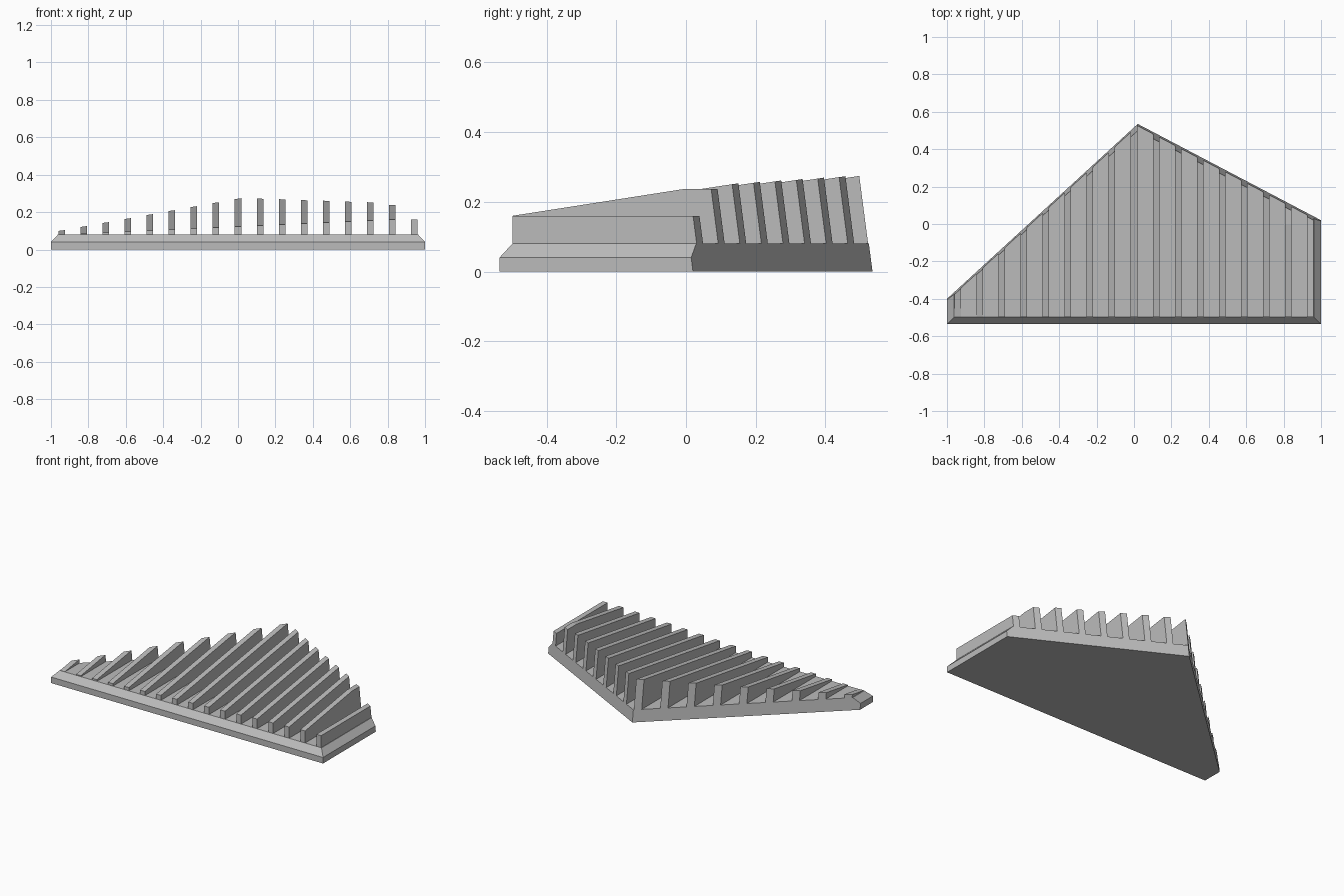
import bpy
import bmesh
from mathutils import Vector

cube = bpy.data.objects.get("Cube")
if cube:
    bpy.data.objects.remove(cube, do_unlink=True)

# One plain grey finish
grey = bpy.data.materials.new("matte grey")
grey.use_nodes = True
COLOUR = (0.5, 0.5, 0.5, 1.0)
grey.diffuse_color = COLOUR
grey.node_tree.nodes["Principled BSDF"].inputs["Base Color"].default_value = COLOUR

# The two leaning back planes meet at the rear corner
APEX = Vector((0.02, 0.535, 0.0))
BACK_PLANES = [Vector((0.5255, 1.0, 0.13)).normalized(),
               Vector((-0.9167, 1.0, 0.13)).normalized()]


def trim_and_link(bm, name):
    """Trim the solid with both back planes, close the cuts and add it."""
    for normal in BACK_PLANES:
        bmesh.ops.bisect_plane(bm, geom=bm.verts[:] + bm.edges[:] + bm.faces[:],
                               dist=1e-5, plane_co=APEX, plane_no=normal,
                               clear_outer=True)
        border = [e for e in bm.edges if e.is_boundary]
        if border:
            bmesh.ops.holes_fill(bm, edges=border, sides=0)
    bmesh.ops.recalc_face_normals(bm, faces=bm.faces[:])
    mesh = bpy.data.meshes.new(name)
    bm.to_mesh(mesh)
    bm.free()
    mesh.materials.append(grey)
    obj = bpy.data.objects.new(name, mesh)
    bpy.context.collection.objects.link(obj)


# Base plate: upright rim, then a bevel on the front and both ends
bm = bmesh.new()
rings = []
for z, inset in ((0.0, 0.0), (0.04, 0.0), (0.08, 0.037)):
    corners = ((-1 + inset, -0.535 + inset), (1 - inset, -0.535 + inset),
               (1 - inset, 0.7), (-1 + inset, 0.7))
    rings.append([bm.verts.new((x, y, z)) for x, y in corners])
for low, high in zip(rings, rings[1:]):
    for i in range(4):
        j = (i + 1) % 4
        bm.faces.new((low[i], low[j], high[j], high[i]))
bm.faces.new(rings[0])
bm.faces.new(rings[-1])
trim_and_link(bm, "base_plate")

# Fins: parallel ribs whose sloping tops rise towards the back
COUNT, WIDTH, SLOPE = 17, 0.035, 0.152
FRONT, BACK = -0.498, 0.7
for n in range(COUNT):
    x = -0.9425 + n * 1.885 / (COUNT - 1)
    start = 0.081 + 0.079 * min(n / 15, 1)
    profile = [(FRONT, 0.05), (BACK, 0.05)]
    if n == 16:                       # end fin is level
        profile += [(BACK, 0.16)]
    elif n == 15:                     # next fin levels off halfway
        profile += [(BACK, 0.237), (-0.005, 0.237)]
    else:
        profile += [(BACK, start + SLOPE * (BACK - FRONT))]
    profile.append((FRONT, start))

    bm = bmesh.new()
    side = bm.faces.new([bm.verts.new((x - WIDTH / 2, y, z)) for y, z in profile])
    out = bmesh.ops.extrude_face_region(bm, geom=[side], use_keep_orig=True)
    moved = [g for g in out["geom"] if isinstance(g, bmesh.types.BMVert)]
    bmesh.ops.translate(bm, verts=moved, vec=(WIDTH, 0, 0))
    trim_and_link(bm, f"fin_{n + 1:02d}")
